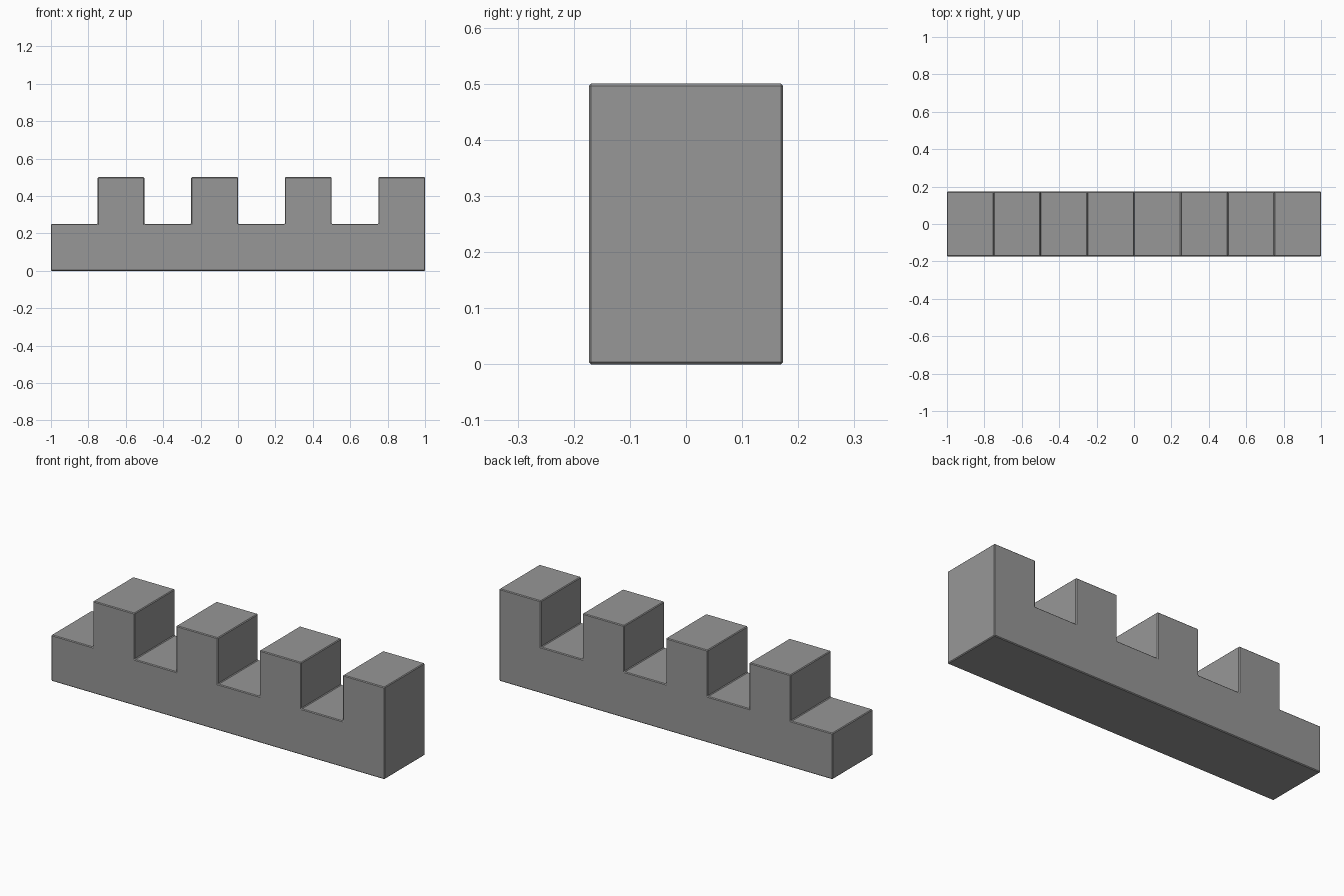
import bpy
import bmesh

# Remove the default object
cube = bpy.data.objects.get("Cube")
if cube:
    bpy.data.objects.remove(cube, do_unlink=True)

STEP = 0.25          # width of one merlon or gap
LOW, HIGH = 0.25, 0.5
HALF_DEPTH = 0.173

# Stone colour
stone = bpy.data.materials.new("stone grey")
stone.use_nodes = True
grey = (0.31, 0.31, 0.31, 1)
stone.diffuse_color = grey
stone.node_tree.nodes["Principled BSDF"].inputs["Base Color"].default_value = grey

# Battlement outline: alternating gaps and merlons above a solid base
outline = [(1, 0), (-1, 0)]
for i in range(8):
    z = HIGH if i % 2 else LOW
    outline += [(-1 + i * STEP, z), (-1 + (i + 1) * STEP, z)]

# Extrude the outline through the wall depth
bm = bmesh.new()
face = bm.faces.new([bm.verts.new((x, -HALF_DEPTH, z)) for x, z in outline])
side = bmesh.ops.extrude_face_region(bm, geom=[face])["geom"]
bmesh.ops.translate(bm, vec=(0, 2 * HALF_DEPTH, 0),
                    verts=[v for v in side if isinstance(v, bmesh.types.BMVert)])
bmesh.ops.recalc_face_normals(bm, faces=bm.faces)
mesh = bpy.data.meshes.new("battlement_wall")
bm.to_mesh(mesh)
bm.free()
mesh.materials.append(stone)
wall = bpy.data.objects.new("battlement_wall", mesh)
bpy.context.collection.objects.link(wall)

# Fine chamfer on every edge
bevel = wall.modifiers.new("edge_chamfer", "BEVEL")
bevel.width = 0.004
bevel.segments = 1
